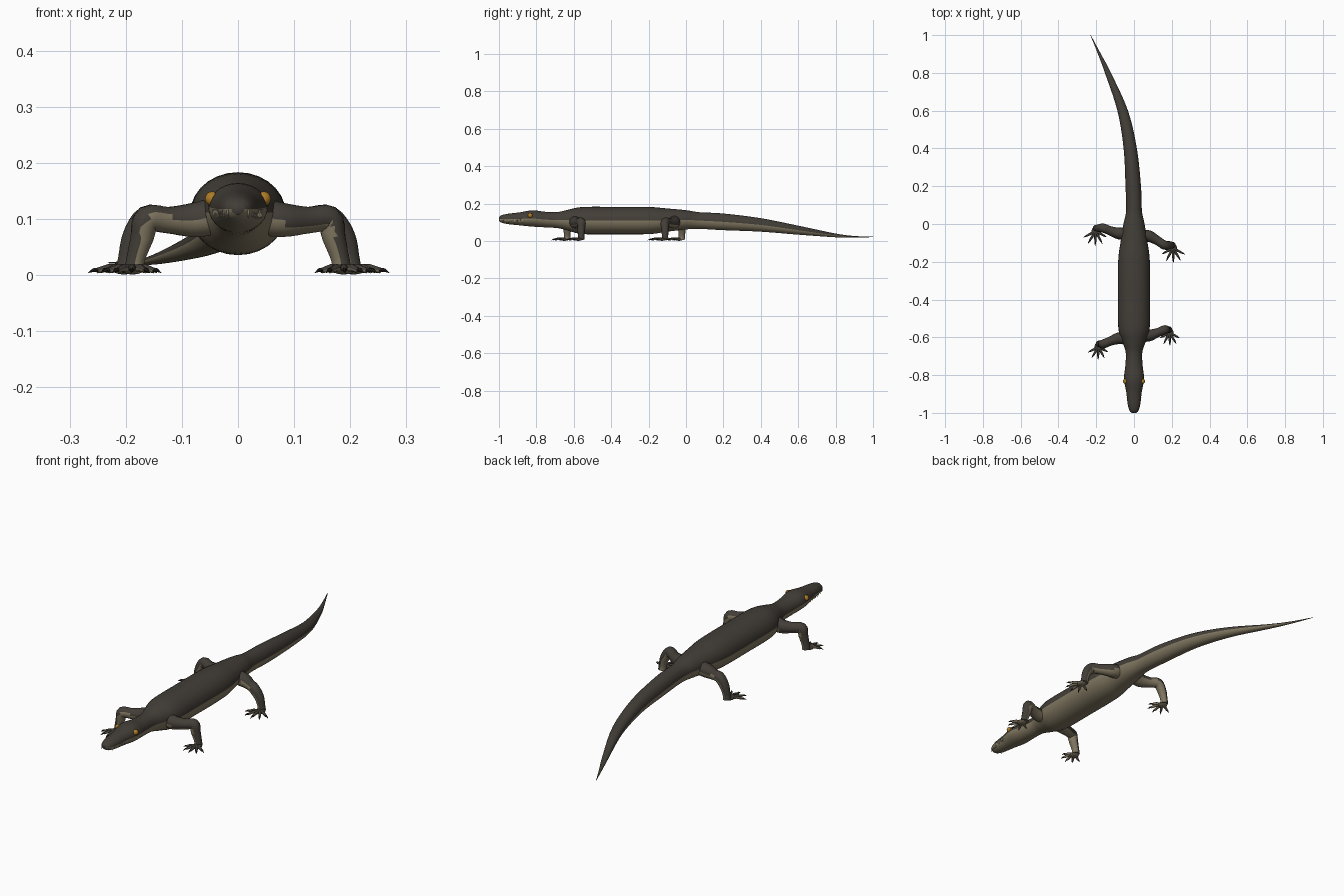
import bpy, bmesh, math
from mathutils import Vector

if "Cube" in bpy.data.objects:
    bpy.data.objects.remove(bpy.data.objects["Cube"])


def material(name, rgb):
    m = bpy.data.materials.new(name)
    m.use_nodes = True
    m.diffuse_color = (*rgb, 1)
    m.node_tree.nodes["Principled BSDF"].inputs["Base Color"].default_value = (*rgb, 1)
    return m


BACK = material("dark brown skin", (0.055, 0.047, 0.038))
BELLY = material("olive tan belly", (0.22, 0.185, 0.12))
AMBER = material("amber eye", (0.42, 0.2, 0.02))
BLACK = material("black claw", (0.015, 0.014, 0.012))
BONE = material("bone tooth", (0.4, 0.36, 0.26))


def finish(bm, name, mats, rule=None, angle=50):
    bmesh.ops.recalc_face_normals(bm, faces=bm.faces)
    bm.normal_update()
    if rule:
        for f in bm.faces:
            f.material_index = rule(f)
    mesh = bpy.data.meshes.new(name)
    bm.to_mesh(mesh)
    bm.free()
    for m in mats:
        mesh.materials.append(m)
    ob = bpy.data.objects.new(name, mesh)
    bpy.context.collection.objects.link(ob)
    bpy.ops.object.select_all(action="DESELECT")
    ob.select_set(True)
    bpy.context.view_layer.objects.active = ob
    bpy.ops.object.shade_smooth_by_angle(angle=math.radians(angle))
    return ob


def bridge(bm, rings):
    """Skin a list of closed point rings and cap both ends."""
    loops = [[bm.verts.new(p) for p in r] for r in rings]
    n = len(loops[0])
    for a, b in zip(loops, loops[1:]):
        for i in range(n):
            j = (i + 1) % n
            bm.faces.new((a[i], a[j], b[j], b[i]))
    bm.faces.new(loops[0])
    bm.faces.new(loops[-1])


def smooth_path(keys, steps):
    """Catmull-Rom through tuples of any length."""
    ks = [Vector(k) for k in keys]
    ks = [ks[0]] + ks + [ks[-1]]
    out = []
    for i in range(1, len(ks) - 2):
        a, b, c, d = ks[i - 1:i + 3]
        for s in range(steps):
            t = s / steps
            out.append(b + (c - a) * (t / 2) + (a * 2 - b * 5 + c * 4 - d) * (t * t / 2)
                       + (b * 3 - a - c * 3 + d) * (t ** 3 / 2))
    return out + [ks[-2]]


def tube(bm, points, sides=12):
    """Round tube; each point is x, y, z, radius."""
    rings = []
    for i, p in enumerate(points):
        a, b = points[max(i - 1, 0)], points[min(i + 1, len(points) - 1)]
        q = (b.xyz - a.xyz).to_track_quat("Z", "Y")
        rings.append([p.xyz + q @ Vector((math.cos(t), math.sin(t), 0)) * p.w
                      for t in (math.tau * k / sides for k in range(sides))])
    bridge(bm, rings)


# Body with head and tail: y, x centre, half width, top, bottom
stations = [
    (-1.0, 0, 0.012, 0.127, 0.108), (-0.985, 0, 0.025, 0.138, 0.098),
    (-0.95, 0, 0.034, 0.146, 0.09), (-0.89, 0, 0.041, 0.153, 0.084),
    (-0.82, 0, 0.053, 0.164, 0.077), (-0.75, 0, 0.046, 0.156, 0.073),
    (-0.68, 0, 0.044, 0.156, 0.068), (-0.62, 0, 0.063, 0.17, 0.052),
    (-0.55, 0, 0.083, 0.182, 0.037), (-0.4, 0, 0.085, 0.183, 0.036),
    (-0.2, 0, 0.084, 0.182, 0.037), (-0.1, 0, 0.072, 0.174, 0.05),
    (0, 0, 0.056, 0.165, 0.062), (0.07, 0, 0.042, 0.154, 0.065),
    (0.2, -0.004, 0.041, 0.147, 0.058), (0.4, -0.02, 0.035, 0.122, 0.05),
    (0.6, -0.06, 0.028, 0.082, 0.034), (0.8, -0.138, 0.016, 0.04, 0.02),
    (0.9, -0.183, 0.008, 0.027, 0.018), (1.0, -0.23, 0.001, 0.023, 0.021)]
SIDES = 28
rings = []
for y, x, w, top, low in smooth_path(stations, 5):
    rings.append([Vector((x + w * math.cos(t), y, (top + low) / 2 + (top - low) / 2 * math.sin(t)))
                  for t in (math.tau * k / SIDES for k in range(SIDES))])
bm = bmesh.new()
bridge(bm, rings)
finish(bm, "body", [BACK, BELLY], lambda f: int(f.normal.z < -0.02))


# Eyes and teeth along the jaw line
for side, label in ((1, "left"), (-1, "right")):
    bm = bmesh.new()
    bmesh.ops.create_uvsphere(bm, u_segments=14, v_segments=10, radius=0.013)
    bmesh.ops.translate(bm, verts=bm.verts, vec=(side * 0.046, -0.833, 0.136))
    finish(bm, label + "_eye", [AMBER])
    bm = bmesh.new()
    for k in range(9):
        s = k / 8
        x, y = side * (0.018 + 0.024 * s ** 0.6), -0.993 + 0.12 * s
        tube(bm, [Vector((x, y, 0.117, 0.003)), Vector((x * 1.03, y, 0.1, 0.0004))], 5)
    finish(bm, label + "_teeth", [BONE], angle=30)


# Legs with flat feet, fanned toes and claws
def leg(name, side, hip_y, ankle_x, ankle_y, toe):
    mid = (hip_y + ankle_y) / 2
    keys = [(0.04, hip_y, 0.105, 0.034), (0.08, hip_y, 0.098, 0.031),
            (0.125, mid, 0.098, 0.024), (0.162, ankle_y, 0.1, 0.024),
            (ankle_x - 0.014, ankle_y, 0.067, 0.021),
            (ankle_x - 0.003, ankle_y, 0.03, 0.017), (ankle_x, ankle_y, 0.008, 0.018)]
    bm = bmesh.new()
    tube(bm, smooth_path([(side * x, y, z, r) for x, y, z, r in keys], 4), 14)
    outer = Vector((side * 0.65, 0, 0.75))
    finish(bm, name + "_leg", [BACK, BELLY], lambda f: int(f.normal.dot(outer) < 0))

    palm = Vector((side * (ankle_x + 0.003), ankle_y - 0.016, 0.01))
    bm = bmesh.new()
    bmesh.ops.create_uvsphere(bm, u_segments=14, v_segments=8, radius=1)
    for v in bm.verts:
        v.co = palm + Vector((v.co.x * 0.022, v.co.y * 0.024, v.co.z * 0.009))
    claws = bmesh.new()
    for k, deg in enumerate((-152, -118, -88, -58, -27)):
        a = math.radians(deg)
        d = Vector((side * math.cos(a), math.sin(a), 0))
        length = toe * (0.85, 0.97, 1, 1, 0.92)[k]

        def at(s, z, r):
            p = palm + d * length * s
            return Vector((p.x, p.y, z, r))
        tube(bm, [at(0.1, 0.011, 0.008), at(0.45, 0.013, 0.0065), at(0.75, 0.008, 0.005)], 8)
        tube(claws, [at(0.7, 0.009, 0.0048), at(0.85, 0.009, 0.0035), at(1, 0.004, 0.0005)], 6)
    finish(bm, name + "_foot", [BACK, BELLY], lambda f: int(f.normal.z < 0.1))
    finish(claws, name + "_claws", [BLACK])


leg("front_left", 1, -0.59, 0.185, -0.56, 0.068)
leg("front_right", -1, -0.605, 0.185, -0.635, 0.068)
leg("rear_left", 1, -0.065, 0.203, -0.112, 0.078)
leg("rear_right", -1, -0.05, 0.2, -0.022, 0.078)
